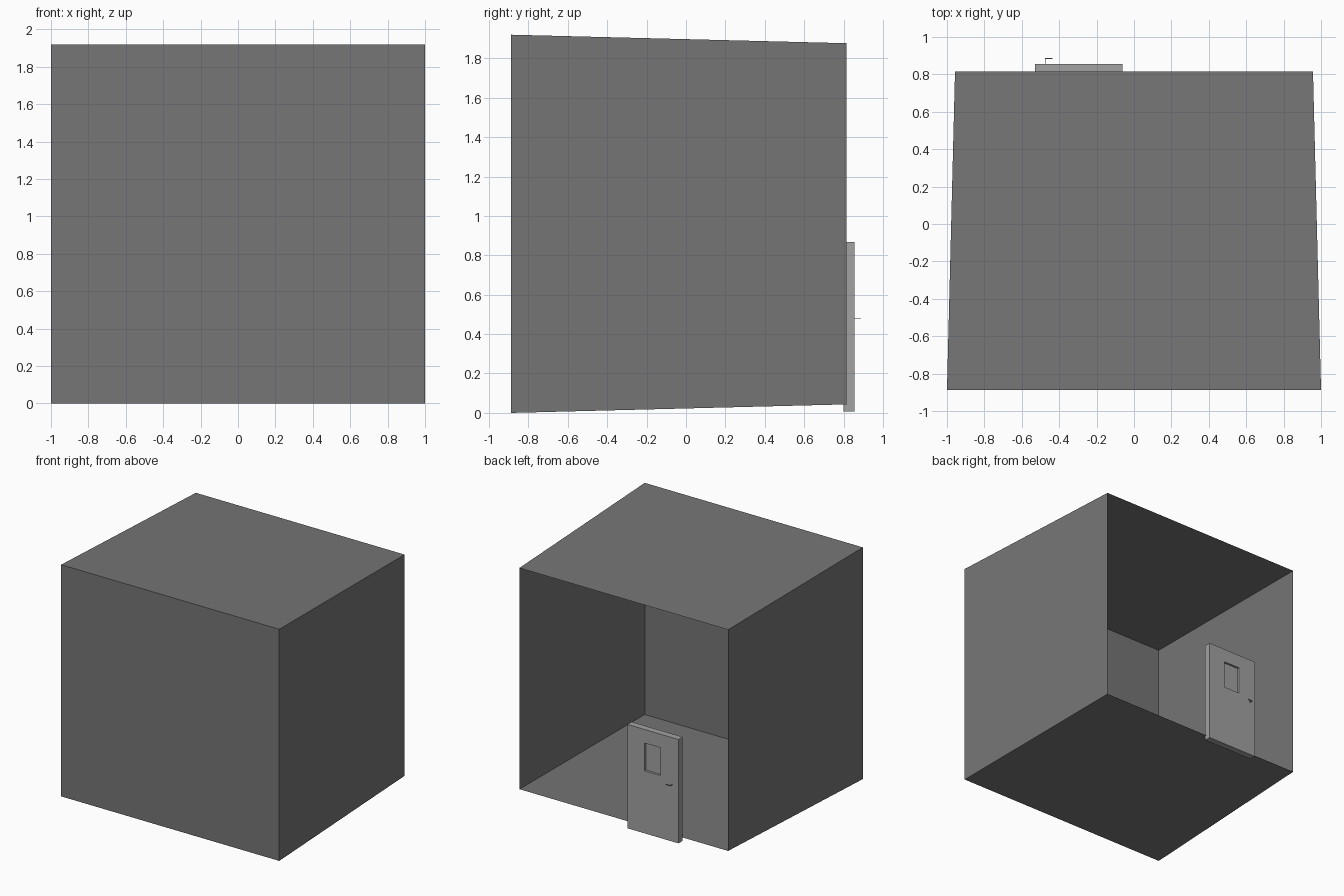
import bpy, bmesh

if "Cube" in bpy.data.objects:
    bpy.data.objects.remove(bpy.data.objects["Cube"])


def grey(name, value):
    mat = bpy.data.materials.new(name)
    mat.diffuse_color = (value, value, value, 1)
    mat.use_nodes = True
    mat.node_tree.nodes["Principled BSDF"].inputs["Base Color"].default_value = mat.diffuse_color
    return mat


WALL_GREY = grey("wall_grey", 0.18)
DOOR_GREY = grey("door_grey", 0.36)
HANDLE_GREY = grey("handle_grey", 0.36)


def finish(name, bm, mat):
    bmesh.ops.recalc_face_normals(bm, faces=bm.faces)
    mesh = bpy.data.meshes.new(name)
    bm.to_mesh(mesh)
    bm.free()
    mesh.materials.append(mat)
    ob = bpy.data.objects.new(name, mesh)
    bpy.context.collection.objects.link(ob)
    return ob


def add_box(bm, lo, hi):
    verts = bmesh.ops.create_cube(bm, size=1)["verts"]
    for v in verts:
        for i in range(3):
            v.co[i] = hi[i] if v.co[i] > 0 else lo[i]


# Room shell: single-sided tapered box, open at the back
FRONT, BACK = -0.888, 0.815
bm = bmesh.new()
add_box(bm, (-1, FRONT, 0), (1, BACK, 1.92))
for v in bm.verts:
    if v.co.y > 0:
        v.co.x *= 0.957
        v.co.z = 0.96 + (v.co.z - 0.96) * 0.955
opening = [f for f in bm.faces if all(v.co.y > 0 for v in f.verts)]
bmesh.ops.delete(bm, geom=opening, context="FACES_ONLY")
finish("room_shell", bm, WALL_GREY)

# Door slab with a recessed window on both faces
WIN_X, WIN_Z = (-0.367, -0.217), (0.525, 0.755)
bm = bmesh.new()
add_box(bm, (-0.53, 0.80, 0.007), (-0.062, 0.855, 0.868))
bm.normal_update()
for face in [f for f in bm.faces if abs(f.normal.y) > 0.9]:
    inward = -0.018 if face.normal.y > 0 else 0.018
    bmesh.ops.inset_individual(bm, faces=[face], thickness=0.05)
    for v in face.verts:
        v.co.x = WIN_X[v.co.x > -0.296]
        v.co.z = WIN_Z[v.co.z > 0.44]
    pane = bmesh.ops.extrude_discrete_faces(bm, faces=[face])["faces"][0]
    for v in pane.verts:
        v.co.y += inward
finish("door", bm, DOOR_GREY)

# Door handle: stem and lever
bm = bmesh.new()
add_box(bm, (-0.477, 0.855, 0.478), (-0.472, 0.888, 0.483))
add_box(bm, (-0.472, 0.883, 0.478), (-0.436, 0.888, 0.483))
finish("door_handle", bm, HANDLE_GREY)
